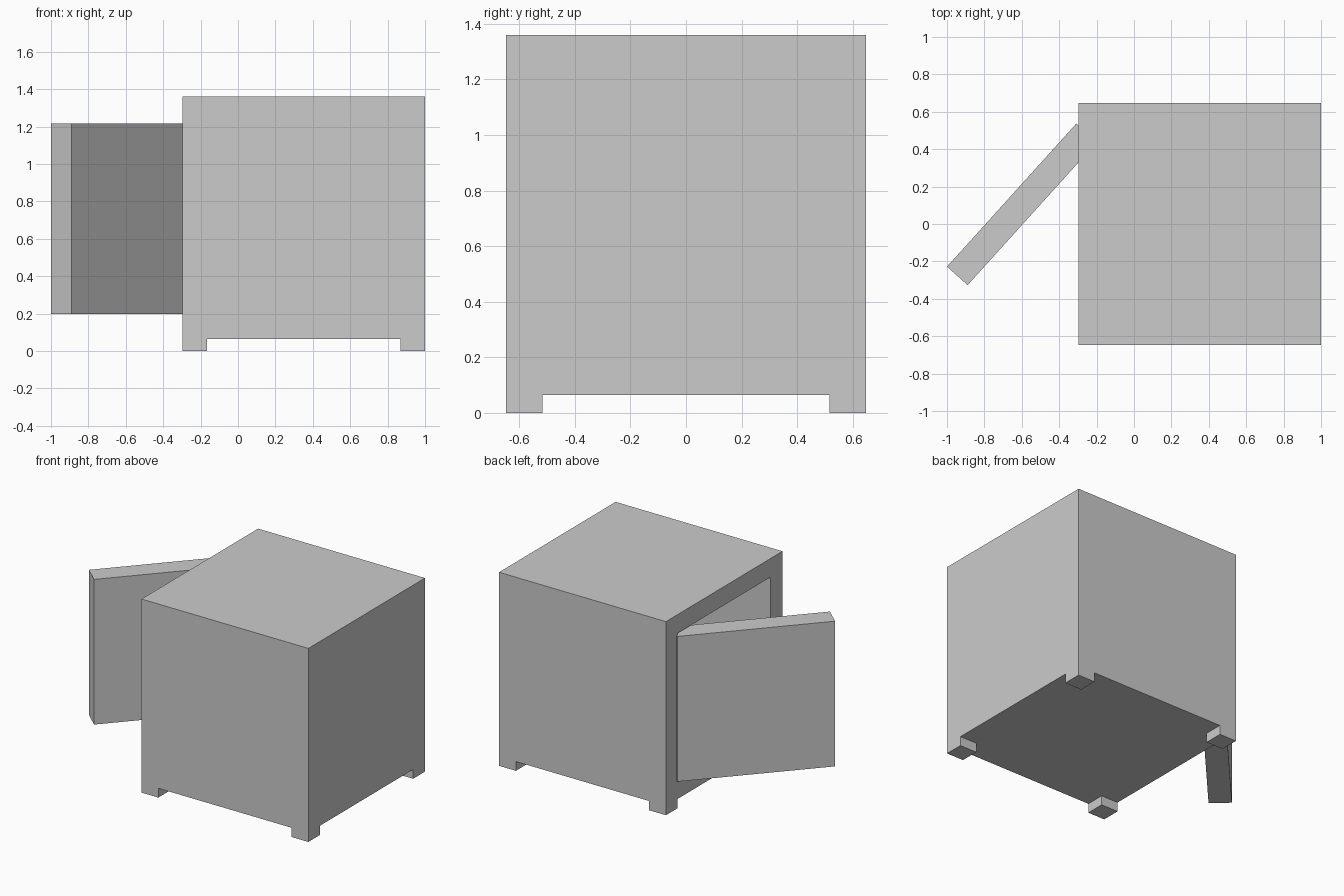
import bpy, bmesh
from math import radians
from mathutils import Matrix, Vector

if "Cube" in bpy.data.objects:
    bpy.data.objects.remove(bpy.data.objects["Cube"])

X0, X1, Y, Z0, Z1 = -0.297, 1.0, 0.647, 0.065, 1.36
WALL = 0.131


def box_bm(center, size):
    bm = bmesh.new()
    mat = Matrix.Translation(center) @ Matrix.Diagonal((*size, 1))
    bmesh.ops.create_cube(bm, size=1, matrix=mat)
    return bm


def finish(bm, name):
    mesh = bpy.data.meshes.new(name)
    bm.to_mesh(mesh)
    bm.free()
    obj = bpy.data.objects.new(name, mesh)
    bpy.context.collection.objects.link(obj)
    return obj


# Hollow cabinet body, open on the -x side
bm = box_bm(((X0 + X1) / 2, 0, (Z0 + Z1) / 2), (X1 - X0, 2 * Y, Z1 - Z0))
front = min(bm.faces, key=lambda f: f.calc_center_median().x)
bmesh.ops.inset_region(bm, faces=[front], thickness=WALL, use_even_offset=True)
walls = bmesh.ops.extrude_discrete_faces(bm, faces=[front])["faces"]
bmesh.ops.translate(bm, verts=walls[0].verts, vec=Vector((X1 - X0 - WALL, 0, 0)))
bmesh.ops.recalc_face_normals(bm, faces=bm.faces)
finish(bm, "cabinet_body")

# Four square feet flush with the corners
for x, xname in ((X0 + WALL / 2, "left"), (X1 - WALL / 2, "right")):
    for y, yname in ((-Y + WALL / 2, "front"), (Y - WALL / 2, "back")):
        finish(box_bm((x, y, Z0 / 2), (WALL, WALL, Z0)), f"{yname}_{xname}_foot")

# Thick door swung open
door = finish(box_bm((0, 0, 0), (1.031, 0.148, 1.02)), "door")
door.location = (-0.599, 0.105, 0.707)
door.rotation_euler.z = radians(47.9)
